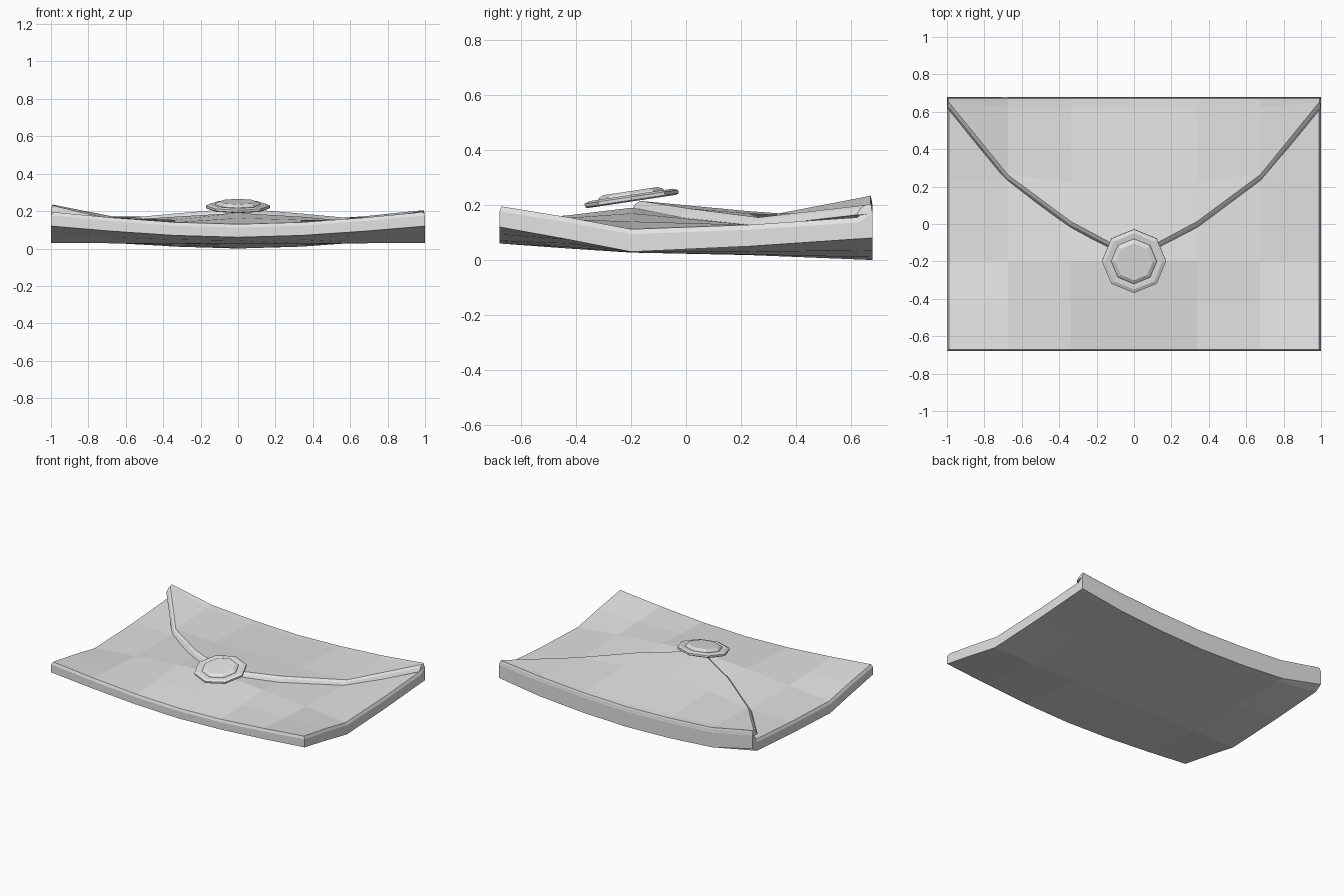
import bpy, bmesh, math
from mathutils import Matrix

cube = bpy.data.objects.get("Cube")
if cube:
    bpy.data.objects.remove(cube, do_unlink=True)

# single paper colour
GREY = (0.77, 0.77, 0.77, 1)
paper = bpy.data.materials.new("pale_grey")
paper.use_nodes = True
paper.diffuse_color = GREY
paper.node_tree.nodes["Principled BSDF"].inputs["Base Color"].default_value = GREY


def finish(bm, name):
    bmesh.ops.remove_doubles(bm, verts=bm.verts, dist=0.0001)
    bmesh.ops.recalc_face_normals(bm, faces=bm.faces)
    mesh = bpy.data.meshes.new(name)
    bm.to_mesh(mesh)
    bm.free()
    mesh.materials.append(paper)
    obj = bpy.data.objects.new(name, mesh)
    bpy.context.collection.objects.link(obj)
    return obj


def mirrored(half):
    """Turn values for x = 0..1 into values for x = -1..1."""
    return half[:0:-1] + half


def slab(name, top, rim, bottom):
    """Closed sheet: top grid, chamfer rim and bottom grid of points."""
    bm = bmesh.new()
    rows, cols = len(top), len(top[0])
    edge = ([(0, j) for j in range(cols)] + [(i, cols - 1) for i in range(1, rows)]
            + [(rows - 1, j) for j in range(cols - 2, -1, -1)]
            + [(i, 0) for i in range(rows - 2, 0, -1)])
    t, b = ([[bm.verts.new(p) for p in row] for row in g] for g in (top, bottom))
    for g in (t, b):
        for i in range(rows - 1):
            for j in range(cols - 1):
                bm.faces.new((g[i][j], g[i][j + 1], g[i + 1][j + 1], g[i + 1][j]))
    loops = [[t[i][j] for i, j in edge],
             [bm.verts.new(rim[i][j]) for i, j in edge],
             [b[i][j] for i, j in edge]]
    for upper, lower in zip(loops, loops[1:]):
        for k in range(len(edge)):
            n = (k + 1) % len(edge)
            bm.faces.new((upper[k], upper[n], lower[n], lower[k]))
    return finish(bm, name)


def lift(x, y):
    """The back corner on the right side curls up a little more."""
    return 0.03 if x < -0.9 and y > 0.64 else 0


xs = [-1.0, -0.68, -0.34, 0, 0.34, 0.68, 1.0]


def body_grid(zs, inset=0.0, drop=0.0):
    return [[(x * (1 - inset), y * (1 - inset), z - drop + lift(x, y))
             for x, z in zip(xs, mirrored(zrow))] for y, zrow in zip(body_y, zs)]


# padded envelope body: puffed middle, corners curling upward
body_y = [-0.678, -0.43, -0.2, 0.23, 0.63, 0.678]
body_top = [[0.13, 0.14, 0.165, 0.195], [0.163, 0.153, 0.148, 0.155],
            [0.19, 0.17, 0.14, 0.112], [0.14, 0.135, 0.128, 0.128],
            [0.105, 0.115, 0.13, 0.155], [0.128, 0.138, 0.16, 0.193]]
body_bottom = [[0.06, 0.07, 0.093, 0.12], [0.042, 0.047, 0.06, 0.075],
               [0.027, 0.027, 0.028, 0.03], [0.018, 0.02, 0.03, 0.05],
               [0.002, 0.011, 0.034, 0.077], [0.0, 0.01, 0.035, 0.08]]
slab("envelope_body", body_grid(body_top, 0.01),
     body_grid(body_top, 0, 0.018), body_grid(body_bottom))

# closing flap: rows run from the back fold and stop at the pointed free edge
flap_y = [0.678, 0.63, 0.23, -0.2]
edge_y = mirrored([-0.2, -0.02, 0.23, 0.62])
flap_z = [[0.14, 0.15, 0.172, 0.205], [0.142, 0.15, 0.17, 0.2],
          [0.178, 0.17, 0.155, 0.2], [0.215, 0.187, 0.155, 0.2]]


def flap_grid(inset, drop):
    return [[(x * (1 - inset * 0.25), max(y - inset * 0.2, e + inset),
              z - drop + (0.03 if x < -0.9 else 0))
             for x, e, z in zip(xs, edge_y, mirrored(zrow))]
            for y, zrow in zip(flap_y, flap_z)]


slab("envelope_flap", flap_grid(0.033, 0), flap_grid(0.015, 0.012), flap_grid(0, 0.036))

# eight-sided seal with a raised centre, tilted against the flap tip
bm = bmesh.new()
profile = [(0.164, -0.011), (0.172, -0.006), (0.172, 0.006), (0.152, 0.013),
           (0.122, 0.011), (0.118, 0.018), (0.1, 0.027)]
rings = [[bm.verts.new((r * math.sin(k * math.pi / 4), r * math.cos(k * math.pi / 4), z))
          for k in range(8)] for r, z in profile]
for a, b in zip(rings, rings[1:]):
    for k in range(8):
        n = (k + 1) % 8
        bm.faces.new((a[k], a[n], b[n], b[k]))
bm.faces.new(rings[0])
bm.faces.new(rings[-1])
seal = finish(bm, "seal")
seal.matrix_world = Matrix.Translation((0, -0.198, 0.224)) @ Matrix.Rotation(math.radians(8.5), 4, "X")
